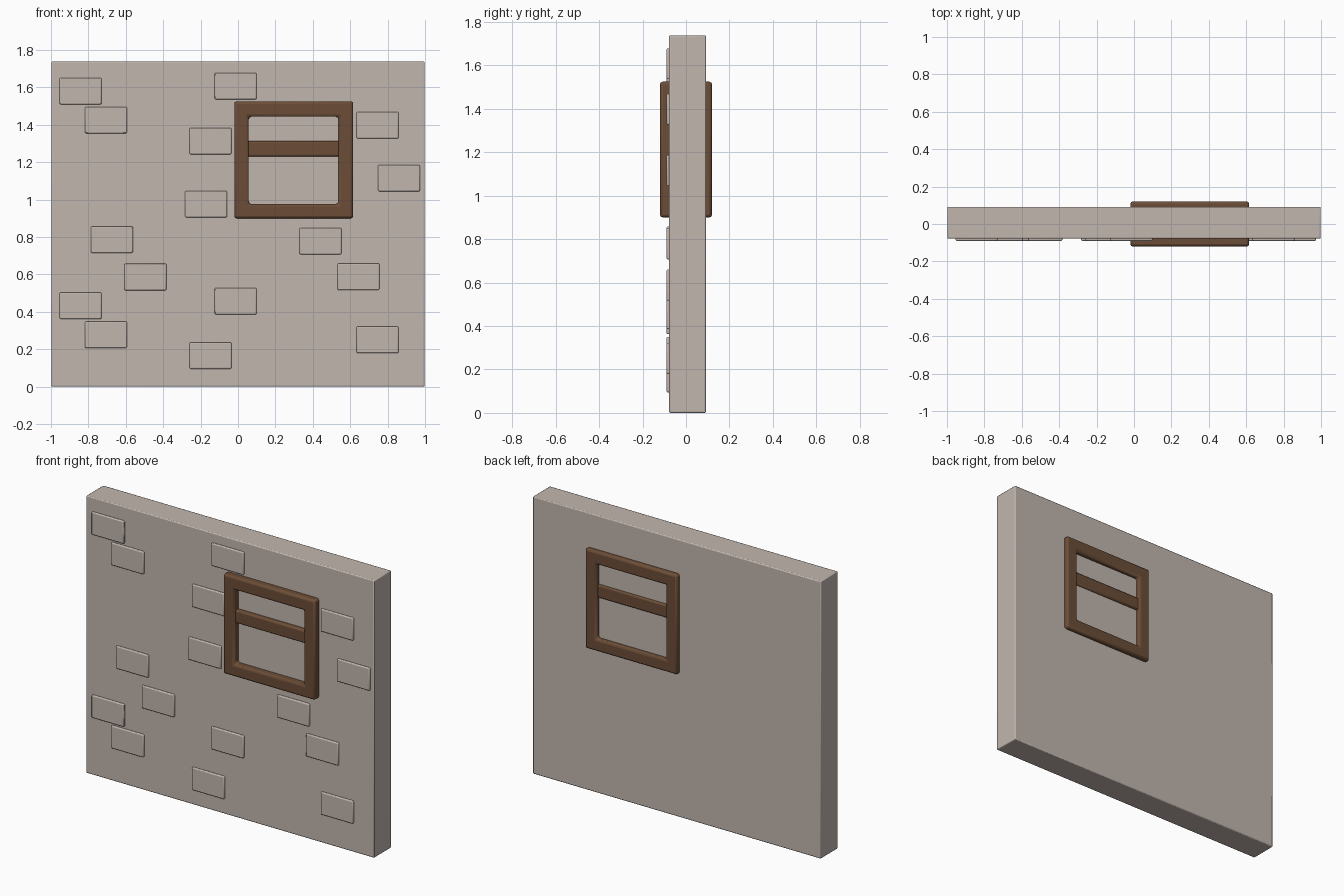
import bpy, bmesh, math

if "Cube" in bpy.data.objects:
    bpy.data.objects.remove(bpy.data.objects["Cube"])


def material(name, rgb):
    m = bpy.data.materials.new(name)
    m.diffuse_color = (*rgb, 1)
    m.use_nodes = True
    m.node_tree.nodes["Principled BSDF"].inputs["Base Color"].default_value = m.diffuse_color
    return m


STONE = material("warm grey stone", (0.54, 0.47, 0.43))
WOOD = material("brown wood", (0.15, 0.075, 0.038))


def finish(name, bm, mat, bevel, segments=2):
    bmesh.ops.recalc_face_normals(bm, faces=bm.faces)
    mesh = bpy.data.meshes.new(name)
    bm.to_mesh(mesh)
    bm.free()
    ob = bpy.data.objects.new(name, mesh)
    bpy.context.collection.objects.link(ob)
    mesh.materials.append(mat)
    mod = ob.modifiers.new("soft edges", 'BEVEL')
    mod.width, mod.segments = bevel, segments
    mod.limit_method = 'ANGLE'
    bpy.ops.object.select_all(action='DESELECT')
    ob.select_set(True)
    bpy.context.view_layer.objects.active = ob
    bpy.ops.object.shade_smooth_by_angle(angle=math.radians(40))
    return ob


def box(name, x, y, z, mat, bevel):
    bm = bmesh.new()
    bmesh.ops.create_cube(bm, size=1)
    for v in bm.verts:
        v.co = [lo + (c + 0.5) * (hi - lo) for c, (lo, hi) in zip(v.co, (x, y, z))]
    return finish(name, bm, mat, bevel)


# Solid wall slab
box("wall", (-0.998, 0.998), (-0.078, 0.092), (0, 1.738), STONE, 0.006)

# Raised bricks on the front: centres in x, z
bricks = [(-0.842, 1.58), (-0.706, 1.425), (-0.013, 1.607), (-0.147, 1.313),
          (0.746, 1.398), (0.861, 1.115), (-0.171, 0.976), (-0.674, 0.786),
          (-0.495, 0.586), (-0.842, 0.433), (-0.706, 0.278), (-0.013, 0.457),
          (-0.147, 0.166), (0.441, 0.778), (0.644, 0.588), (0.746, 0.251)]
for i, (x, z) in enumerate(bricks):
    box(f"brick_{i + 1}", (x - 0.112, x + 0.112), (-0.09, -0.06),
        (z - 0.071, z + 0.071), STONE, 0.006)


# Window frame: square ring that stands out on both sides of the wall
def ring(bm, x0, x1, z0, z1, y):
    return [bm.verts.new((x, y, z)) for x, z in ((x0, z0), (x1, z0), (x1, z1), (x0, z1))]


bm = bmesh.new()
outer, inner = (-0.02, 0.616, 0.9, 1.525), (0.057, 0.538, 0.977, 1.443)
loops = [ring(bm, *outer, -0.12), ring(bm, *outer, 0.12),
         ring(bm, *inner, 0.12), ring(bm, *inner, -0.12)]
for a, b in zip(loops, loops[1:] + loops[:1]):
    for k in range(4):
        n = (k + 1) % 4
        bm.faces.new((a[k], a[n], b[n], b[k]))
finish("window_frame", bm, WOOD, 0.013)

# Window crossbar
box("window_crossbar", (0.045, 0.55), (-0.105, 0.105), (1.23, 1.312), WOOD, 0.01)
